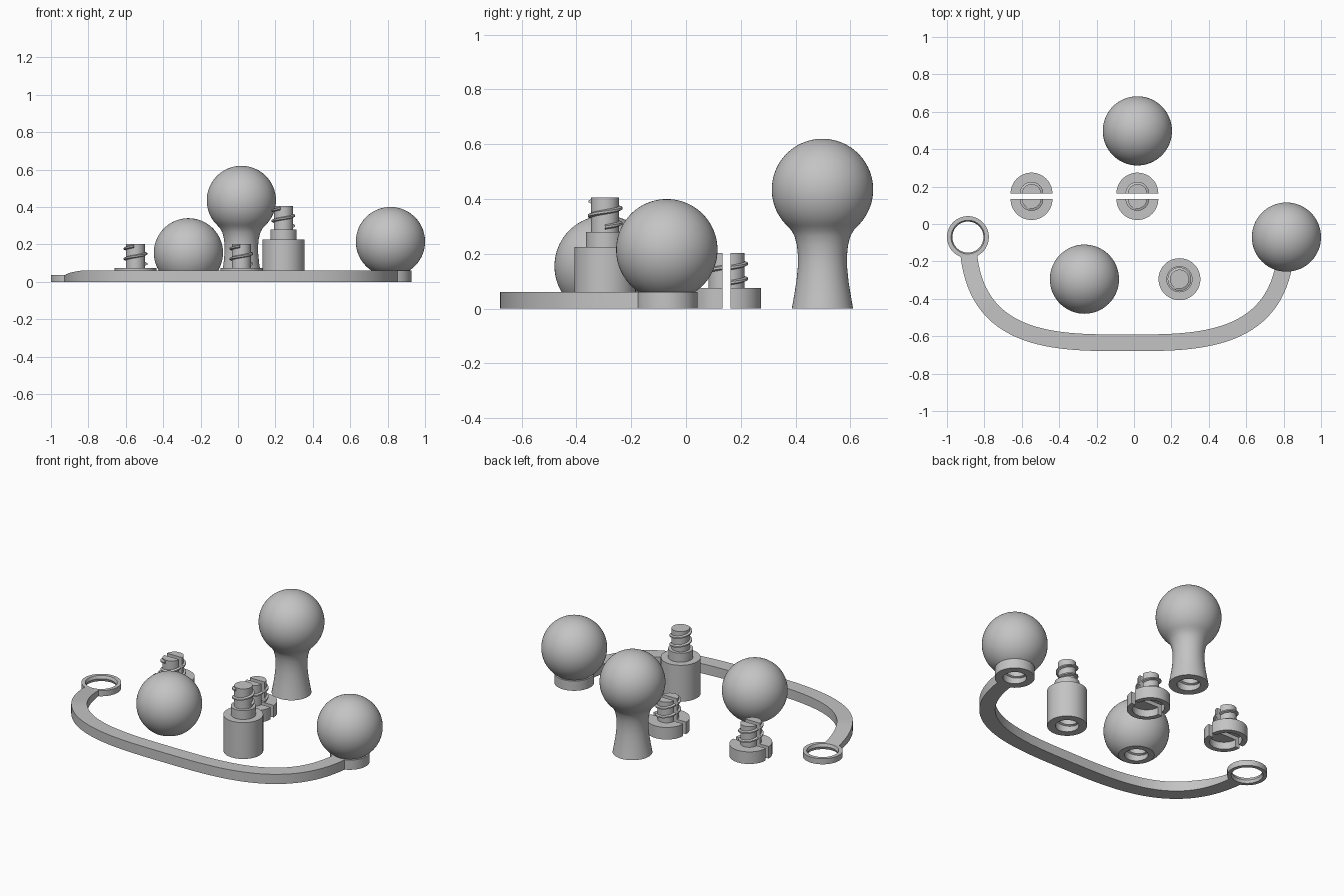
import bpy
import bmesh
from math import sin, cos, pi, sqrt, radians
from mathutils import Vector

cube = bpy.data.objects.get("Cube")
if cube:
    bpy.data.objects.remove(cube, do_unlink=True)

grey = bpy.data.materials.new("plain_grey")
grey.use_nodes = True
COLOUR = (0.55, 0.55, 0.55, 1)
grey.diffuse_color = COLOUR
grey.node_tree.nodes["Principled BSDF"].inputs["Base Color"].default_value = COLOUR

SEGS = 64
BALL_R = 0.185
BASE_R = 0.112
CORE_R = 0.051
CREST_R = 0.063
BORE_R = 0.066
BORE_DEPTH = 0.13
PITCH = 0.055


def finish(bm, name, location=(0, 0, 0)):
    bmesh.ops.recalc_face_normals(bm, faces=bm.faces[:])
    mesh = bpy.data.meshes.new(name)
    bm.to_mesh(mesh)
    bm.free()
    mesh.materials.append(grey)
    obj = bpy.data.objects.new(name, mesh)
    obj.location = location
    bpy.context.collection.objects.link(obj)
    bpy.ops.object.select_all(action='DESELECT')
    obj.select_set(True)
    bpy.context.view_layer.objects.active = obj
    bpy.ops.object.shade_smooth_by_angle(angle=radians(30))
    return obj


def lathe(bm, profile, closed=False):
    """Revolve (radius, z) points; points on the axis become single vertices."""
    rows = []
    for r, z in profile:
        if r < 1e-6:
            rows.append([bm.verts.new((0, 0, z))] * SEGS)
        else:
            rows.append([bm.verts.new((r * cos(2 * pi * k / SEGS), r * sin(2 * pi * k / SEGS), z))
                         for k in range(SEGS)])
    pairs = list(zip(rows, rows[1:]))
    if closed:
        pairs.append((rows[-1], rows[0]))
    for a, b in pairs:
        for k in range(SEGS):
            j = (k + 1) % SEGS
            bm.faces.new(dict.fromkeys((a[k], a[j], b[j], b[k])))


def sweep(bm, sections):
    """Skin a list of four-point sections and cap both ends."""
    rows = [[bm.verts.new(p) for p in s] for s in sections]
    for a, b in zip(rows, rows[1:]):
        for k in range(4):
            j = (k + 1) % 4
            bm.faces.new((a[k], a[j], b[j], b[k]))
    bm.faces.new(rows[0])
    bm.faces.new(rows[-1])


def thread(bm, root, crest, z0, z1, root_half, crest_half):
    """Right-handed helical ridge from z0 to z1."""
    steps = int((z1 - z0) / PITCH * 40)
    sections = []
    for i in range(steps + 1):
        a = 2 * pi * i / 40
        z = z0 + PITCH * i / 40
        sections.append([(r * cos(a), r * sin(a), z + h) for r, h in
                         ((root, -root_half), (crest, -crest_half),
                          (crest, crest_half), (root, root_half))])
    sweep(bm, sections)


def ball_arc(centre_z, start):
    return [(BALL_R * cos(a), centre_z + BALL_R * sin(a))
            for a in (start + (pi / 2 - start) * i / 32 for i in range(32))] + [(0, centre_z + BALL_R)]


def socketed(name, outline, location):
    """Turned part with a threaded bore in its underside."""
    bm = bmesh.new()
    lathe(bm, [(0, BORE_DEPTH), (BORE_R, BORE_DEPTH), (BORE_R, 0)] + outline)
    thread(bm, BORE_R + 0.001, 0.055, 0.021, BORE_DEPTH - 0.02, 0.02, 0.015)
    return finish(bm, name, location)


# Balls and ball-topped pedestal
CUT = -0.993  # angle at which each ball meets its flat or its base
low_z = 0.155
socketed("low_ball", ball_arc(low_z, CUT), (-0.265, -0.295, 0))
socketed("end_ball", [(BASE_R, 0), (BASE_R, 0.06)] + ball_arc(0.215, CUT), (0.815, -0.07, 0))
stem = [(0.112, 0), (0.103, 0.05), (0.095, 0.10), (0.09, 0.15), (0.089, 0.19),
        (0.093, 0.23), (0.102, 0.265), (0.114, 0.286)]
socketed("pedestal_ball", stem + ball_arc(0.435, radians(-46)), (0.018, 0.498, 0))

# Standing post with collar and threaded stud
post = (0.243, -0.295, 0)
socketed("post", [(BASE_R, 0), (BASE_R, 0.225), (0.07, 0.225), (0.07, 0.28),
                  (CORE_R, 0.28), (CORE_R, 0.405), (0, 0.405)], post)
bm = bmesh.new()
thread(bm, CORE_R - 0.004, CREST_R, 0.298, 0.392, 0.010, 0.004)
finish(bm, "post_thread", post)


# Split screws: two halves set slightly apart, with a hollow head
def half_screw(name, x, side):
    bm = bmesh.new()
    lathe(bm, [(0, 0.045), (0.082, 0.045), (0.082, 0), (BASE_R, 0), (BASE_R, 0.075),
               (CORE_R, 0.075), (CORE_R, 0.203), (0, 0.203)])
    thread(bm, CORE_R - 0.004, CREST_R, 0.095, 0.19, 0.010, 0.004)
    cut = bmesh.ops.bisect_plane(bm, geom=bm.verts[:] + bm.edges[:] + bm.faces[:], dist=1e-5,
                                 plane_co=(0, 0, 0), plane_no=(0, -side, 0), clear_outer=True)
    rim = [e for e in cut["geom_cut"] if isinstance(e, bmesh.types.BMEdge) and e.is_valid]
    bmesh.ops.holes_fill(bm, edges=rim, sides=0)
    finish(bm, name, (x, 0.148 + side * 0.0145, 0))


for label, x in (("right", -0.548), ("centre", 0.018)):
    half_screw(label + "_screw_back_half", x, 1)
    half_screw(label + "_screw_front_half", x, -1)

# Thin end ring
bm = bmesh.new()
lathe(bm, [(0.09, 0), (BASE_R, 0), (BASE_R, 0.035), (0.09, 0.035), (0.083, 0.0175)], closed=True)
finish(bm, "end_ring", (-0.888, -0.07, 0))

# Curved strap joining the ring to the end ball, thinning towards the ring
MID_X = -0.0365
CTRL = [Vector(p) for p in ((-0.888, -0.07), (-0.888, -0.65), (-0.40, -0.635), (MID_X, -0.635))]


def bezier(t):
    s = 1 - t
    return s**3 * CTRL[0] + 3 * s * s * t * CTRL[1] + 3 * s * t * t * CTRL[2] + t**3 * CTRL[3]


left = [bezier(0.06 + 0.94 * i / 32) for i in range(33)]
path = left + [Vector((2 * MID_X - p.x, p.y)) for p in reversed(left[:-1])]
sections = []
for i, p in enumerate(path):
    d = (path[min(i + 1, len(path) - 1)] - path[max(i - 1, 0)]).normalized()
    side = Vector((-d.y, d.x)) * 0.0445
    height = 0.06
    if p.x < 0:
        height = 0.035 + 0.025 * min(1, max(0, (-0.17 - p.y) / 0.24))
    a, b = p + side, p - side
    sections.append([(a.x, a.y, 0), (b.x, b.y, 0), (b.x, b.y, height), (a.x, a.y, height)])
bm = bmesh.new()
sweep(bm, sections)
finish(bm, "strap")
